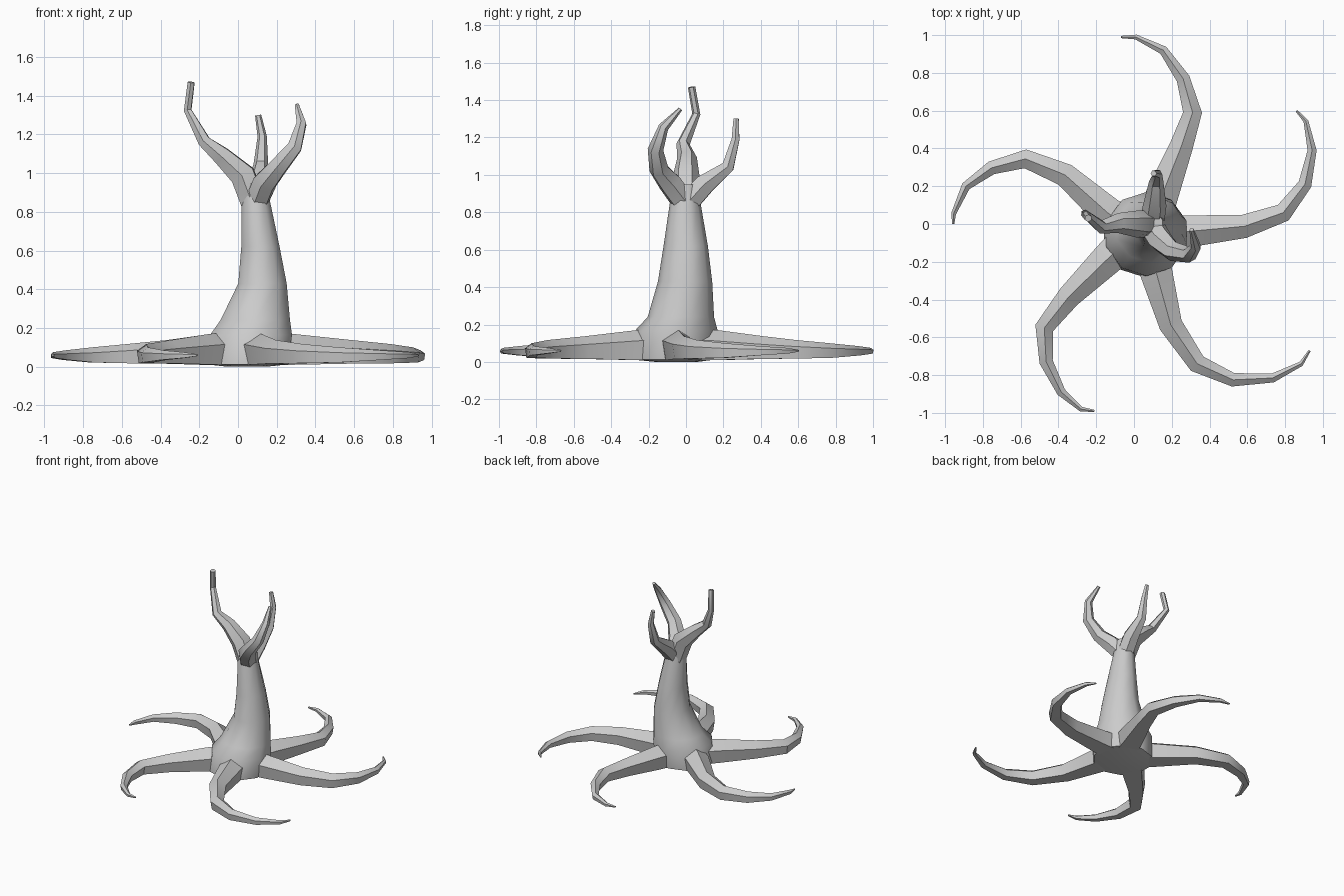
import bpy, bmesh, math
from mathutils import Vector

if "Cube" in bpy.data.objects:
    bpy.data.objects.remove(bpy.data.objects["Cube"])


def skin(name, rings):
    """Bridge equal-sized rings of points into a capped, smooth-by-angle tube."""
    bm = bmesh.new()
    vs = [[bm.verts.new(p) for p in r] for r in rings]
    n = len(vs[0])
    for a, b in zip(vs, vs[1:]):
        for i in range(n):
            j = (i + 1) % n
            bm.faces.new((a[i], a[j], b[j], b[i]))
    bm.faces.new(vs[0])
    bm.faces.new(vs[-1])
    bmesh.ops.recalc_face_normals(bm, faces=bm.faces[:])
    me = bpy.data.meshes.new(name)
    bm.to_mesh(me)
    bm.free()
    ob = bpy.data.objects.new(name, me)
    bpy.context.collection.objects.link(ob)
    bpy.ops.object.select_all(action='DESELECT')
    ob.select_set(True)
    bpy.context.view_layer.objects.active = ob
    bpy.ops.object.shade_smooth_by_angle(angle=math.radians(40))
    return ob


def tangent(pts, i):
    a, b = pts[max(i - 1, 0)], pts[min(i + 1, len(pts) - 1)]
    return (b - a).normalized()


# Trunk: lofted ten-sided rings (z, xmin, xmax, ymin, ymax)
trunk = [(0.0, -.06, .15, -.16, .06), (.012, -.17, .27, -.28, .15),
         (.165, -.155, .29, -.275, .17), (.24, -.10, .278, -.205, .15),
         (.43, -.005, .258, -.15, .14), (.62, .012, .22, -.12, .117),
         (.86, .015, .168, -.085, .076), (.95, .03, .155, -.065, .065)]
rings = []
for z, x0, x1, y0, y1 in trunk:
    rings.append([((x0 + x1) / 2 + (x1 - x0) / 2 * math.cos(a),
                   (y0 + y1) / 2 + (y1 - y0) / 2 * math.sin(a), z)
                  for a in (math.radians(36 * k + 18) for k in range(10))])
skin("trunk", rings)

# Roots: curling five-sided tapers lying on the ground
top = [.175, .17, .138, .117, .10, .085, .075, .065]
bot = [.008, .010, .016, .018, .022, .035, .045, .055]
half = [.095, .085, .062, .05, .036, .024, .013, .006]
roots = {
    "root_back": [(.10, .02), (.155, .17), (.25, .41), (.31, .59), (.26, .77),
                  (.155, .92), (.01, .99), (-.07, .99)],
    "root_right": [(.12, -.04), (.28, -.04), (.585, -.012), (.79, .06), (.905, .21),
                   (.943, .39), (.91, .545), (.86, .60)],
    "root_front_right": [(.08, -.12), (.12, -.265), (.195, -.535), (.335, -.74),
                         (.525, -.825), (.735, -.815), (.885, -.74), (.93, -.67)],
    "root_front_left": [(-.03, -.08), (-.145, -.19), (-.345, -.385), (-.475, -.55),
                        (-.465, -.73), (-.385, -.89), (-.28, -.98), (-.21, -.99)],
    "root_left": [(-.02, -.02), (-.14, .06), (-.365, .26), (-.575, .345), (-.755, .297),
                  (-.89, .20), (-.955, .055), (-.957, .0)],
}
for name, path in roots.items():
    pts = [Vector((x, y, 0)) for x, y in path]
    rings = []
    for i, p in enumerate(pts):
        s = tangent(pts, i).cross(Vector((0, 0, 1)))
        h, w, b = top[i] - bot[i], half[i], bot[i]
        rings.append([p + s * (u * w) + Vector((0, 0, b + v * h))
                      for u, v in ((0, 1), (1, .65), (.8, 0), (-.8, 0), (-1, .65))])
    skin(name, rings)

# Branches: bent six-sided tapers (x, y, z, radius)
branches = {
    "branch_left": [(.085, 0, .83, .07), (.025, .0, .99, .073), (-.085, .005, 1.09, .053),
                    (-.175, -.015, 1.165, .036), (-.26, .055, 1.325, .022),
                    (-.242, .03, 1.47, .02)],
    "branch_right": [(.095, -.01, .85, .065), (.14, -.085, .955, .066),
                     (.205, -.145, 1.03, .053), (.293, -.163, 1.135, .042),
                     (.328, -.12, 1.255, .028), (.305, -.03, 1.352, .012)],
    "branch_back": [(.095, .01, .85, .065), (.11, .10, .95, .062), (.118, .225, 1.045, .038),
                    (.125, .265, 1.19, .024), (.104, .268, 1.3, .016)],
}
for name, path in branches.items():
    pts = [Vector(p[:3]) for p in path]
    # out-of-plane reference keeps the sections from twisting
    d = pts[-1] - pts[0]
    ref = Vector((-d.y, d.x, 0)).normalized()
    rings = []
    for i, p in enumerate(pts):
        t = tangent(pts, i)
        v = t.cross(ref).normalized()
        u = v.cross(t)
        r = path[i][3]
        rings.append([p + r * (u * math.cos(k * math.pi / 3) + v * math.sin(k * math.pi / 3))
                      for k in range(6)])
    skin(name, rings)
